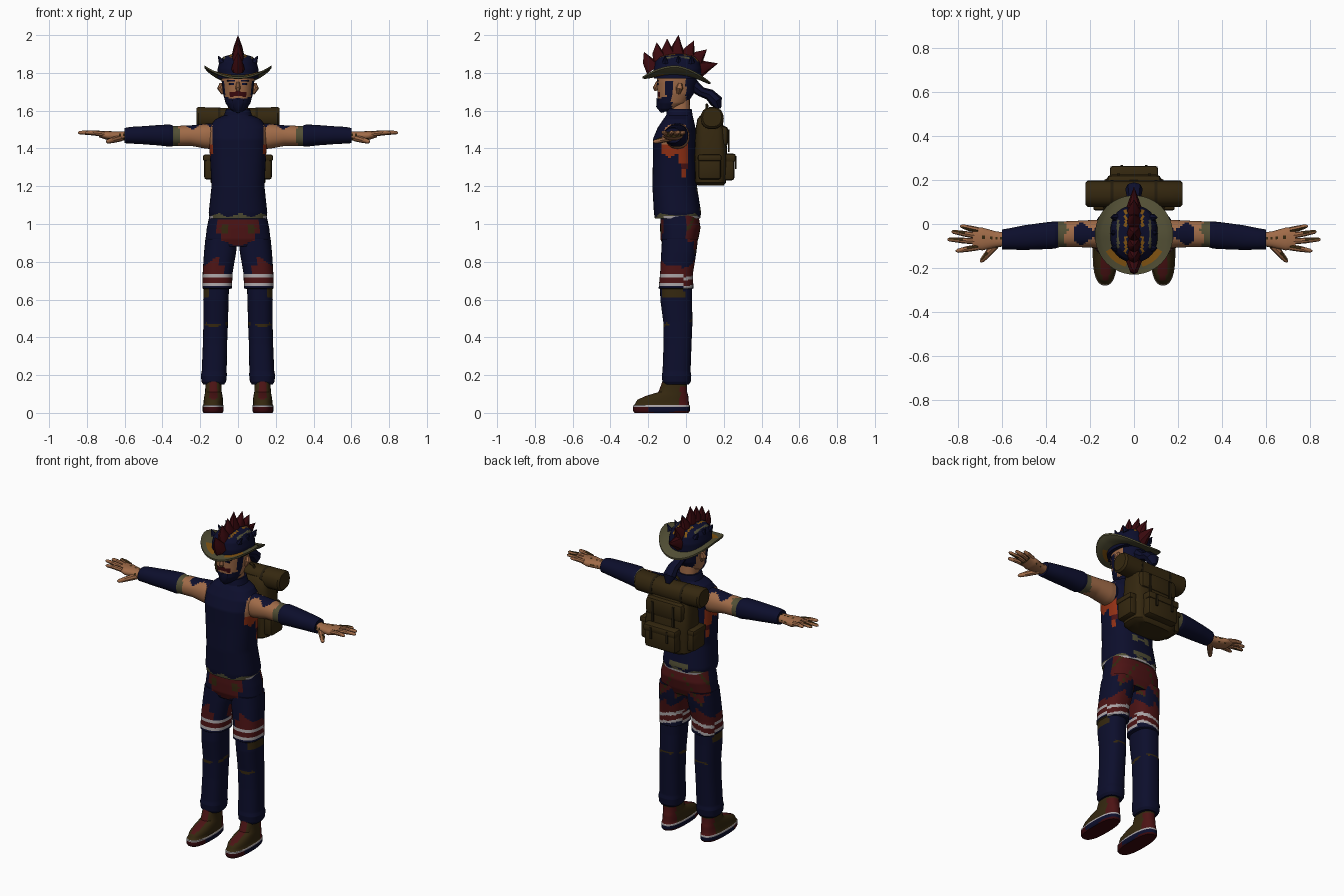
import bpy, bmesh
from math import sin, cos, pi, copysign
from mathutils import Vector

if "Cube" in bpy.data.objects:
    bpy.data.objects.remove(bpy.data.objects["Cube"], do_unlink=True)


def linear(c):
    c /= 255
    return c / 12.92 if c < 0.04 else ((c + 0.055) / 1.055) ** 2.4


COLOURS = dict(navy=(12, 14, 44), brown=(52, 39, 15), olive=(82, 79, 53), skin=(160, 107, 72),
               dark_red=(58, 9, 14), red=(76, 19, 20), orange=(145, 48, 20),
               white=(170, 164, 166), amber=(130, 84, 18), dark_strap=(36, 28, 13))
NAMES = list(COLOURS)
MATS = []
for name, rgb in COLOURS.items():
    m = bpy.data.materials.new(name)
    m.use_nodes = True
    col = (*[linear(c) for c in rgb], 1)
    m.diffuse_color = col
    bsdf = m.node_tree.nodes["Principled BSDF"]
    bsdf.inputs["Base Color"].default_value = col
    bsdf.inputs["Roughness"].default_value = 0.9
    MATS.append(m)
MADE = []


def finish(name, bm, paint):
    """Paint is a colour name, or a rule from face centre to colour name."""
    bmesh.ops.recalc_face_normals(bm, faces=bm.faces)
    rule = paint if callable(paint) else (lambda c: paint)
    used = []
    for f in bm.faces:
        colour = rule(f.calc_center_median())
        if colour not in used:
            used.append(colour)
        f.material_index = used.index(colour)
    me = bpy.data.meshes.new(name)
    bm.to_mesh(me)
    bm.free()
    for colour in used:
        me.materials.append(MATS[NAMES.index(colour)])
    ob = bpy.data.objects.new(name, me)
    bpy.context.collection.objects.link(ob)
    MADE.append(ob)


def bridge(name, loops, paint, caps=True):
    bm = bmesh.new()
    rows = [[bm.verts.new(p) for p in loop] for loop in loops]
    n = len(rows[0])
    for a, b in zip(rows, rows[1:]):
        for i in range(n):
            j = (i + 1) % n
            bm.faces.new((a[i], a[j], b[j], b[i]))
    if caps:
        bm.faces.new(rows[0])
        bm.faces.new(rows[-1])
    finish(name, bm, paint)


def loft(name, rings, paint, axis="z", n=20, power=2.3, sub=1, side=1):
    """Rings are (position along axis, centre u, centre v, radius u, radius v)."""
    fine = [[p + (q - p) * k / sub for p, q in zip(a, b)]
            for a, b in zip(rings, rings[1:]) for k in range(sub)] + [rings[-1]]
    loops = []
    for t, cu, cv, ru, rv in fine:
        loop = []
        for i in range(n):
            c, s = cos(2 * pi * i / n), sin(2 * pi * i / n)
            u = cu + ru * copysign(abs(c) ** (2 / power), c)
            v = cv + rv * copysign(abs(s) ** (2 / power), s)
            x, y, z = (u, v, t) if axis == "z" else (t, u, v)
            loop.append((x * side, y, z))
        loops.append(loop)
    bridge(name, loops, paint)


def tube(name, pts, radii, paint, n=8, side=1, flat=1):
    pts = [Vector(p) for p in pts]
    loops = []
    for i, p in enumerate(pts):
        d = (pts[min(i + 1, len(pts) - 1)] - pts[max(i - 1, 0)]).normalized()
        u = d.cross(Vector((0, 0, 1)) if abs(d.z) < 0.7 else Vector((0, 1, 0))).normalized()
        w = d.cross(u)
        ring = [p + radii[i] * (u * cos(2 * pi * k / n) * flat + w * sin(2 * pi * k / n))
                for k in range(n)]
        loops.append([(q.x * side, q.y, q.z) for q in ring])
    bridge(name, loops, paint)


def box(name, centre, size, paint, bevel=0.0):
    bm = bmesh.new()
    bmesh.ops.create_cube(bm, size=1)
    for v in bm.verts:
        v.co = Vector(centre) + Vector([a * b for a, b in zip(v.co, size)])
    if bevel:
        bmesh.ops.bevel(bm, geom=bm.edges[:], offset=bevel, segments=2, affect="EDGES", profile=0.5)
    finish(name, bm, paint)


# Shirt with ragged hem, open armholes and torn sides
def shirt(c):
    x = abs(c.x)
    if c.z < 1.046 + .01 * sin(c.x * 55 + 1):
        return "white" if c.z < 1.042 and (x > .13 or c.y > .03) else "olive"
    if x > .137 and 1.42 < c.z < 1.53 and c.y < 0:
        return "skin"
    if x > .115 and 1.36 + .015 * sin(c.y * 90) < c.z < 1.43 and -.125 < c.y < .01:
        return "orange"
    if x > .115 and 1.24 < c.z <= 1.38 and abs(c.y + .012) < .012 + (c.z - 1.24) * .1:
        return "orange" if sin(c.z * 90) > -.4 else "red"
    if c.y > .02 and c.z < 1.2 and sin(x * 45) + sin(c.z * 60) > 1.3:
        return "olive"
    return "navy"


loft("shirt", [(1.03, 0, -.045, .15, .12), (1.06, 0, -.045, .155, .125), (1.2, 0, -.06, .14, .118),
               (1.35, 0, -.06, .148, .115), (1.45, 0, -.06, .155, .115), (1.51, 0, -.05, .155, .1),
               (1.555, 0, -.04, .12, .08), (1.575, 0, -.035, .075, .07), (1.61, 0, -.035, .062, .065)],
     shirt, n=56, sub=10, power=2.5)


# Trousers: patched shorts with stripes over plain lower legs
def trousers(c):
    x, wave = abs(c.x), sin(abs(c.x) * 60 + c.z * 40)
    if c.z > .84:
        if c.y > .0:
            return "brown" if wave < -.93 else "red" if c.z > .88 + .03 * wave else "navy"
        if c.y < -.07 and (x - .07) ** 2 + (c.z - .975) ** 2 < .0006:
            return "brown"
        if c.y < -.07 and x < .1 + .015 * wave and .88 + x * .4 < c.z < 1.02:
            return "red"
        return "navy"
    h = c.z + (.25 * (x - .11) if c.y > -.02 else 0)
    if h > .737:
        return "red" if h < .8 + .025 * wave and (x > .075 or c.y > -.06) else "navy"
    if h > .66:
        return "white" if h > .718 or .672 < h < .688 else "red" if h > .686 else "navy"
    if .61 < c.z < .66 and x > .15 and c.y < 0:
        return "brown"
    if abs(c.z - .487 - c.y * .18) < .008 and wave > -.75:
        return "brown"
    return "navy"


loft("hips", [(.88, 0, -.035, .15, .085), (.92, 0, -.035, .172, .1), (.98, 0, -.03, .165, .107),
              (1.05, 0, -.035, .15, .1)], trousers, n=56, sub=8, power=2.6)


# Shoes with layered soles
def shoe(c):
    if c.z < .012:
        return "dark_red" if abs(abs(c.x) - .132) < .05 else "navy"
    if c.z < .04:
        return "white" if c.z > .03 else "navy" if c.y > -.2 else "dark_red"
    if c.y > -.03 and c.z < .13 or abs(abs(c.x) - .13) < .018 and c.y < -.09 and c.z > .075:
        return "red"
    return "brown"


# Arms: bare upper arm, olive band, long glove sleeve
def arm(c):
    x = abs(c.x)
    if x > .345 or x < .14:
        return "navy"
    if x > .31 + .01 * sin(c.y * 70):
        return "olive"
    top_patch = c.z > 1.498 and x < .27 and abs(c.y + .045) < .035 + .015 * sin(x * 60)
    return "navy" if top_patch else "skin"


def hand(c):
    return "brown" if sin(c.x * c.x * 260) + sin(c.y * 170) + sin(c.z * 300) > 1.9 else "skin"


for s, tag in ((1, "left"), (-1, "right")):
    loft(tag + "_trouser_leg",
         [(.15, .128, -.05, .055, .065), (.165, .128, -.05, .065, .075), (.2, .128, -.05, .069, .078),
          (.22, .126, -.05, .066, .074), (.36, .122, -.045, .064, .074), (.48, .118, -.043, .065, .077),
          (.6, .117, -.052, .067, .084), (.655, .115, -.052, .067, .085), (.66, .11, -.053, .078, .092),
          (.74, .108, -.05, .079, .087), (.85, .095, -.038, .085, .093), (.92, .088, -.032, .085, .095)],
         trousers, n=36, sub=14, power=2.5, side=s)
    loft(tag + "_shoe",
         [(0, .132, -.13, .05, .143), (.01, .132, -.13, .056, .15), (.03, .132, -.13, .056, .15),
          (.038, .132, -.13, .056, .15), (.043, .132, -.128, .052, .145), (.07, .13, -.122, .051, .135),
          (.09, .13, -.1, .048, .112), (.11, .13, -.07, .044, .076), (.17, .13, -.06, .042, .064)],
         shoe, n=32, sub=2, power=2.5, side=s)
    loft(tag + "_arm",
         [(.1, -.045, 1.465, .06, .07), (.17, -.045, 1.465, .064, .066), (.25, -.045, 1.468, .06, .054),
          (.34, -.047, 1.466, .058, .053), (.36, -.05, 1.468, .062, .059), (.42, -.055, 1.47, .06, .054),
          (.5, -.062, 1.47, .056, .048), (.57, -.068, 1.47, .048, .044), (.6, -.07, 1.468, .045, .04)],
         arm, axis="x", n=32, sub=8, side=s, power=2.2)

    # Hands with spread fingers and grimy knuckles
    loft(tag + "_palm", [(.58, -.07, 1.466, .03, .024), (.63, -.07, 1.465, .037, .024),
                         (.69, -.068, 1.468, .052, .024), (.735, -.064, 1.475, .047, .016)],
         hand, axis="x", n=24, sub=5, side=s)
    for i, (x, y) in enumerate(((.79, -.01), (.83, -.035), (.848, -.07), (.81, -.122))):
        root = (.71, -.028 - i * .026, 1.476)
        mid = ((.71 + x) / 2, (root[1] + y) / 2, 1.483)
        tube(f"{tag}_finger_{i + 1}", [root, mid, (x - .008, y, 1.484), (x, y, 1.483)],
             [.014, .013, .009, .003], hand, side=s)
    tube(tag + "_thumb", [(.62, -.085, 1.455), (.66, -.13, 1.445), (.69, -.165, 1.436), (.697, -.173, 1.434)],
         [.018, .016, .011, .004], hand, side=s)


# Head, hair, moustache and beard
def head(c):
    x = abs(c.x)
    if c.y > .0 or c.z > 1.785:
        return "navy"
    if c.z < 1.655 + x * .25 and c.y < -.075 or x > .066 and c.z < 1.76 and -.105 < c.y < -.075:
        return "navy"
    if c.y < -.12 and x < .045 and abs(c.z - 1.692 + x * .2) < .012:
        return "dark_red"
    return "skin"


loft("neck", [(1.54, 0, -.03, .055, .055), (1.68, 0, -.035, .052, .055)], "skin", n=16)
loft("head", [(1.595, 0, -.1, .025, .03), (1.61, 0, -.09, .045, .05), (1.64, 0, -.07, .066, .078),
              (1.69, 0, -.055, .079, .096), (1.75, 0, -.05, .086, .105), (1.81, 0, -.045, .088, .108),
              (1.87, 0, -.04, .06, .08)], head, n=44, sub=8, power=2.2)
tube("nose", [(0, -.15, 1.755), (0, -.162, 1.72), (0, -.158, 1.705)], [.007, .014, .008], "skin")
for s, tag in ((1, "left"), (-1, "right")):
    box(tag + "_eye", (s * .034, -.149, 1.741), (.026, .009, .009), "navy")
    box(tag + "_eyebrow", (s * .036, -.149, 1.759), (.046, .009, .009), "navy")
    tube(tag + "_ear", [(s * .078, -.04, 1.69), (s * .092, -.035, 1.72), (s * .088, -.03, 1.745)],
         [.01, .019, .01], "skin")
tube("beard_tip", [(0, -.115, 1.65), (0, -.13, 1.615), (0, -.125, 1.59)], [.045, .028, .008], "navy")
tube("scarf_tail", [(0, .03, 1.74), (0, .08, 1.7), (0, .125, 1.685), (0, .16, 1.65), (0, .175, 1.61)],
     [.035, .026, .03, .036, .012], "navy", flat=1.1)


# Hat: brim swept up at the sides, drooping at the back, lining showing at the front
def brim(c):
    r = Vector((c.x / .178, (c.y + .05) / .18)).length
    return "amber" if r < .84 and c.y < -.11 and abs(c.x) > .03 else "olive"


N = 48
brim_loops = []
for r, lift in ((.6, .008), (.8, .001), (.92, -.002), (1, 0), (1, .01), (.92, .011), (.83, .013), (.56, .022)):
    ring = []
    for i in range(N):
        a = 2 * pi * i / N
        curl = .06 * abs(cos(a)) ** 2 * r ** 3
        ring.append((.178 * cos(a) * r, -.05 + .18 * sin(a) * r,
                     1.77 + lift + curl - .03 * max(0, sin(a)) * r * r))
    brim_loops.append(ring)
bridge("hat_brim", brim_loops + brim_loops[:1], brim, caps=False)


def crown(c):
    x = abs(c.x)
    if c.z > 1.862 and .032 < x < .044 and sin(c.y * 50) > -.5:
        return "amber"
    return "olive" if .066 < x < .078 and c.z > 1.86 and abs(c.y + .045) < .06 else "navy"


loft("hat_crown", [(1.77, 0, -.045, .108, .125), (1.82, 0, -.045, .108, .128), (1.86, 0, -.045, .098, .118),
                   (1.885, 0, -.045, .078, .096), (1.9, 0, -.045, .03, .05)], crown, n=40, sub=6)
for s in (1, -1):
    for i, y in enumerate((-.11, -.04, .03)):
        tube(f"hat_stud_{'left' if s > 0 else 'right'}_{i + 1}",
             [(s * .085, y, 1.855), (s * .105, y, 1.89)], [.018, .002], "navy", n=6)

# Crest of swept spikes fanned front to back
SPIKES = ((-.17, 1.82, -.222, 1.91), (-.13, 1.86, -.155, 1.96), (-.085, 1.875, -.1, 1.98),
          (-.04, 1.88, -.04, 2.0), (.01, 1.875, .042, 1.97), (.05, 1.86, .112, 1.925), (.07, 1.82, .168, 1.85))
for i, (y, z, ty, tz) in enumerate(SPIKES):
    tube(f"crest_spike_{i + 1}", [(0, y, z), (0, (y + ty) / 2 - .008, (z + tz) / 2), (0, ty, tz)],
         [.045, .028, .001], "dark_red", n=8, flat=.8)

# Backpack with bedroll, pockets, straps and loop
loft("backpack_body", [(1.205, 0, .13, .12, .07), (1.22, 0, .13, .145, .082), (1.35, 0, .132, .15, .088),
                       (1.5, 0, .13, .14, .08), (1.555, 0, .12, .125, .06), (1.575, 0, .12, .1, .045)],
     "brown", n=28, power=4)
loft("bedroll", [(-.22, .138, 1.565, .05, .05), (-.21, .138, 1.562, .06, .058), (0, .138, 1.555, .06, .058),
                 (.21, .138, 1.562, .06, .058), (.22, .138, 1.565, .05, .05)], "brown", axis="x", n=18)
box("back_pocket", (0, .215, 1.295), (.21, .085, .13), "brown", .018)
box("back_pocket_flap", (0, .222, 1.35), (.22, .085, .045), "brown", .014)
box("top_flap", (0, .18, 1.465), (.25, .09, .11), "brown", .025)
for s, tag in ((1, "left"), (-1, "right")):
    box(tag + "_side_pocket", (s * .15, .125, 1.295), (.06, .12, .12), "brown", .016)
    box(tag + "_side_pocket_flap", (s * .153, .125, 1.35), (.064, .126, .035), "brown", .01)
    box(tag + "_flap_strap", (s * .07, .226, 1.44), (.014, .009, .12), "dark_strap")
    box(tag + "_pocket_strap", (s * .055, .264, 1.325), (.012, .009, .07), "dark_strap")
    loft(tag + "_roll_strap", [(s * .1 - .007, .138, 1.557, .062, .06), (s * .1 + .007, .138, 1.557, .062, .06)],
         "dark_strap", axis="x", n=18)
tube("carry_loop", [(.035 * cos(pi * k / 8), .11, 1.6 + .03 * sin(pi * k / 8)) for k in range(9)],
     [.008] * 9, "brown", n=6)

# Soft shading with crisp edges
bpy.ops.object.select_all(action="DESELECT")
for ob in MADE:
    ob.select_set(True)
bpy.context.view_layer.objects.active = MADE[0]
bpy.ops.object.shade_smooth_by_angle(angle=0.7)
